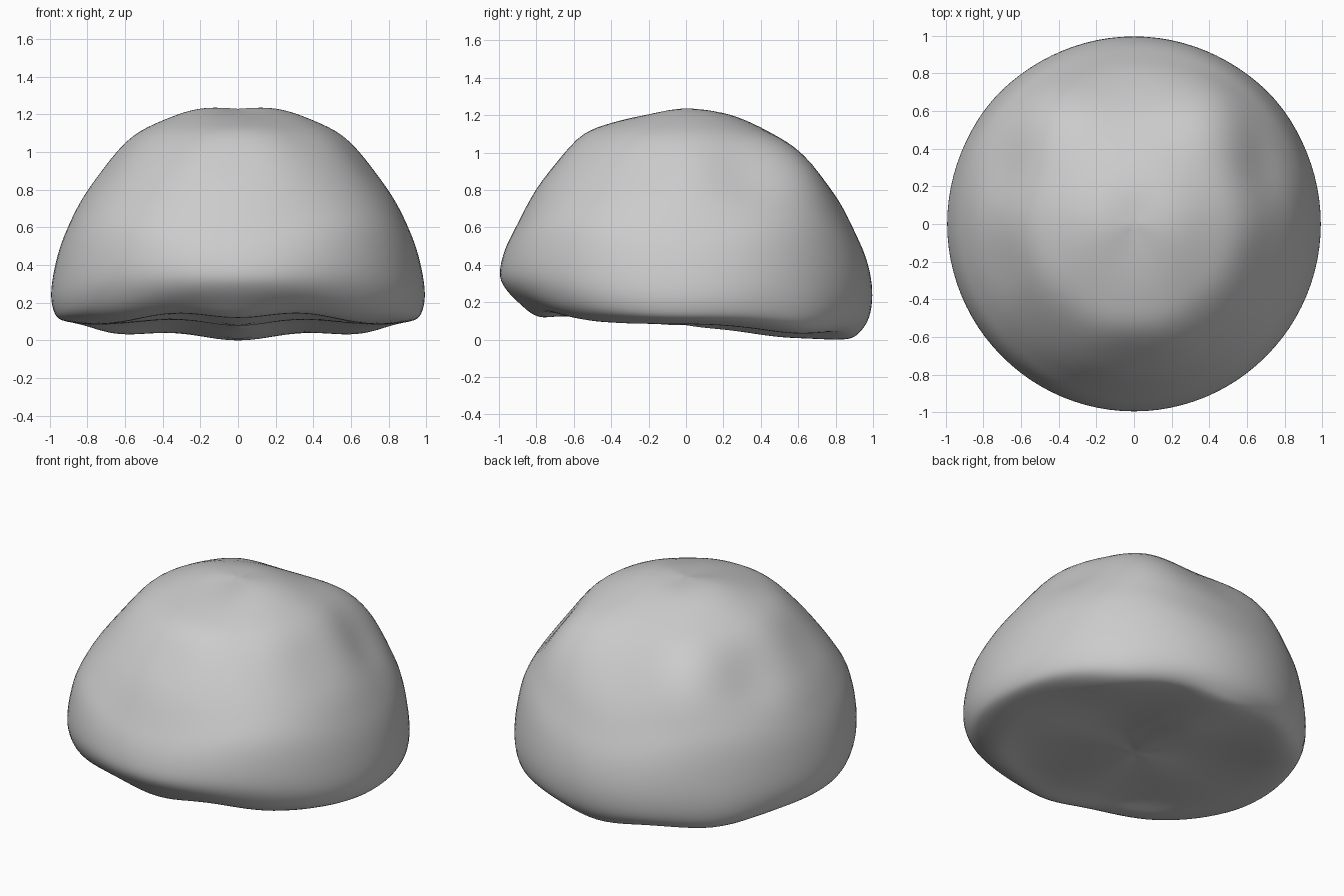
import bpy
import bmesh
from math import sin, cos, pi, exp
from mathutils import Vector

cube = bpy.data.objects.get("Cube")
if cube:
    bpy.data.objects.remove(cube, do_unlink=True)

# Meridian profiles (radius, height), from the crown over the rim to the underside
FRONT = [(0, 1.237), (.2, 1.21), (.4, 1.165), (.59, 1.085), (.78, .855), (.9, .63), (.97, .49),
         (1, .36), (.97, .28), (.89, .2), (.79, .13), (.63, .14), (.3, .11), (0, .085)]
SIDE = [(0, 1.237), (.2, 1.24), (.4, 1.175), (.6, 1.065), (.8, .81), (.9, .62), (.96, .46),
        (.995, .28), (.985, .17), (.94, .1), (.8, .085), (.65, .1), (.3, .1), (0, .085)]
BACK = [(0, 1.237), (.2, 1.22), (.4, 1.14), (.6, 1.005), (.8, .775), (.9, .59), (.97, .43),
        (1, .27), (.985, .13), (.93, .045), (.85, .01), (.6, .025), (.3, .06), (0, .085)]

# Soft dents and (negative depth) swellings: centre, spread, depth, mirrored in x
DENTS = [((.66, -.2, .93), .16, .015),
         ((.7, .3, .9), .17, .03),
         ((.36, -.48, 1.08), .15, .01),
         ((0, -.68, .97), .14, .015),
         ((.43, .61, .96), .25, -.08),
         ((.63, .56, .05), .2, -.03),
         ((0, .47, .04), .14, -.025),
         ((.3, -.15, .09), .14, -.015)]

SEGMENTS = 96
STEPS = 5


def smooth_profile(points):
    """Catmull-Rom samples through the profile points."""
    pts = [Vector(p) for p in points]
    pts = [2 * pts[0] - pts[1]] + pts + [2 * pts[-1] - pts[-2]]
    out = []
    for a, b, c, d in zip(pts, pts[1:], pts[2:], pts[3:]):
        for k in range(STEPS):
            t = k / STEPS
            out.append(b + .5 * t * (c - a + t * (2 * a - 5 * b + 4 * c - d
                                                  + t * (3 * (b - c) + d - a))))
    out.append(pts[-2])
    return out


def surface_point(front, side, back, angle):
    """Blend the profiles round the body, fill the diagonals, then add dents."""
    x, y = sin(angle), -cos(angle)
    p = side * x * x + (front if y < 0 else back) * y * y
    lift = .09 * sin(2 * angle) ** 2 * exp(-((p.y - .5) / .25) ** 2)
    pos = Vector((p.x * x, p.x * y, p.y + lift))
    inward = (Vector((0, 0, .4)) - pos).normalized()
    push = 0
    for centre, spread, depth in DENTS:
        d = Vector((abs(pos.x), pos.y, pos.z)) - Vector(centre)
        push += depth * exp(-d.length_squared / spread ** 2)
    return pos + inward * push


def underside_wave(pos, fade):
    return fade * (.008 - .016 * cos(2 * pi * pos.x / .65))


# Boulder body
bm = bmesh.new()
profiles = list(zip(*(smooth_profile(p) for p in (FRONT, SIDE, BACK))))
last = len(profiles) - 1
rings = []
for i, (f, s, b) in enumerate(profiles):
    fade = min(1, max(0, (i - 8 * STEPS) / (2 * STEPS)))
    count = 1 if i in (0, last) else SEGMENTS
    ring = []
    for j in range(count):
        pos = surface_point(f, s, b, 2 * pi * j / SEGMENTS)
        pos.z += underside_wave(pos, fade)
        ring.append(bm.verts.new(pos))
    rings.append(ring)

for upper, lower in zip(rings, rings[1:]):
    for j in range(SEGMENTS):
        k = (j + 1) % SEGMENTS
        if len(upper) == 1:
            bm.faces.new((upper[0], lower[j], lower[k]))
        elif len(lower) == 1:
            bm.faces.new((upper[j], lower[0], upper[k]))
        else:
            bm.faces.new((upper[j], lower[j], lower[k], upper[k]))

# Soften the surface slightly and rest it on the ground
for _ in range(6):
    bmesh.ops.smooth_vert(bm, verts=bm.verts, factor=.5,
                          use_axis_x=True, use_axis_y=True, use_axis_z=True)
bmesh.ops.recalc_face_normals(bm, faces=bm.faces)
floor = min(v.co.z for v in bm.verts)
bmesh.ops.translate(bm, verts=bm.verts, vec=(0, 0, -floor))

mesh = bpy.data.meshes.new("boulder")
bm.to_mesh(mesh)
bm.free()
boulder = bpy.data.objects.new("boulder", mesh)
bpy.context.collection.objects.link(boulder)
for poly in mesh.polygons:
    poly.use_smooth = True
